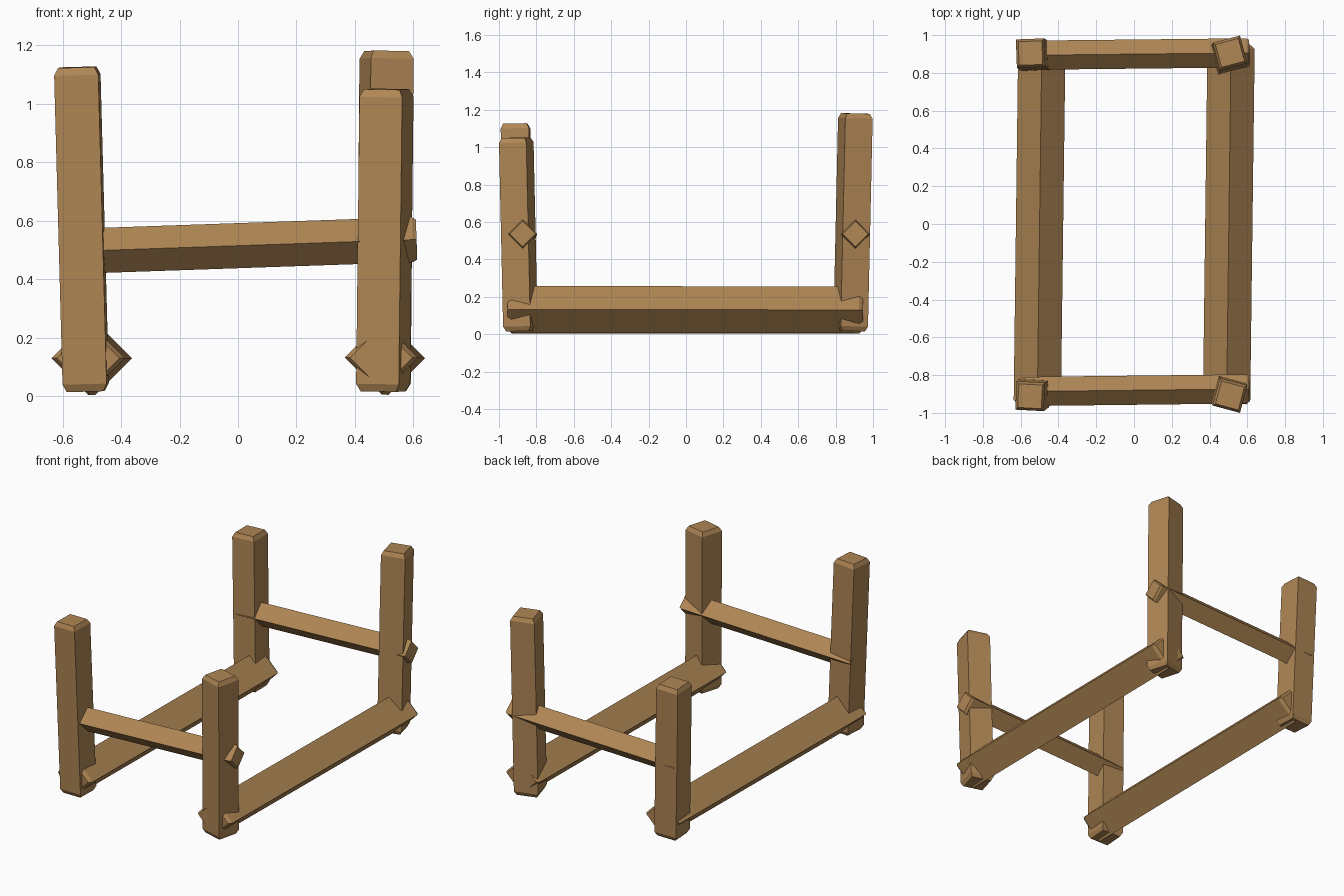
import bpy, bmesh
from math import radians
from mathutils import Vector, Matrix

if "Cube" in bpy.data.objects:
    bpy.data.objects.remove(bpy.data.objects["Cube"])

wood = bpy.data.materials.new("wood")
wood.diffuse_color = (0.43, 0.24, 0.09, 1)
wood.use_nodes = True
wood.node_tree.nodes["Principled BSDF"].inputs["Base Color"].default_value = wood.diffuse_color


def beam(name, start, end, side, turn, chamfer, inset):
    """Square timber from start to end, chamfered at both ends, turned about its length."""
    a, b = Vector(start), Vector(end)
    axis = (b - a).normalized()
    hint = Vector((1, 0, 0)) if abs(axis.z) > 0.7 else Vector((0, 0, 1))
    u = (hint - axis * hint.dot(axis)).normalized()
    v = axis.cross(u)
    spin = Matrix.Rotation(radians(turn), 3, axis)
    u, v = spin @ u, spin @ v
    length, h = (b - a).length, side / 2
    bm = bmesh.new()
    rings = []
    for d, r in ((0, h - inset), (chamfer, h), (length - chamfer, h), (length, h - inset)):
        rings.append([bm.verts.new(a + axis * d + u * r * i + v * r * j)
                      for i, j in ((-1, -1), (1, -1), (1, 1), (-1, 1))])
    for low, high in zip(rings, rings[1:]):
        for k in range(4):
            n = (k + 1) % 4
            bm.faces.new((low[k], low[n], high[n], high[k]))
    bm.faces.new(rings[0][::-1])
    bm.faces.new(rings[-1])
    bmesh.ops.recalc_face_normals(bm, faces=bm.faces)
    mesh = bpy.data.meshes.new(name)
    bm.to_mesh(mesh)
    bm.free()
    mesh.materials.append(wood)
    bpy.context.collection.objects.link(bpy.data.objects.new(name, mesh))


# Corner posts, leaning slightly outwards
for name, bottom, top, turn in (
        ("front_left_post", (-0.52, -0.89, 0.017), (-0.55, -0.912, 1.125), -3),
        ("front_right_post", (0.496, -0.885, 0.017), (0.508, -0.908, 1.05), -15),
        ("back_left_post", (-0.52, 0.885, 0.017), (-0.548, 0.905, 1.01), 2),
        ("back_right_post", (0.498, 0.88, 0.017), (0.508, 0.906, 1.18), 15)):
    beam(name, bottom, top, 0.151, turn, 0.026, 0.013)

# Long low rails, set on edge
beam("left_rail", (-0.512, -0.953, 0.13), (-0.488, 0.947, 0.13), 0.177, 45, 0.02, 0.013)
beam("right_rail", (0.490, -0.953, 0.132), (0.514, 0.947, 0.13), 0.177, 45, 0.02, 0.013)

# Raised cross bars at the ends, set on edge
beam("front_crossbar", (-0.605, -0.887, 0.494), (0.61, -0.873, 0.536), 0.109, 45, 0.014, 0.006)
beam("back_crossbar", (-0.605, 0.893, 0.494), (0.61, 0.906, 0.536), 0.109, 45, 0.014, 0.006)
